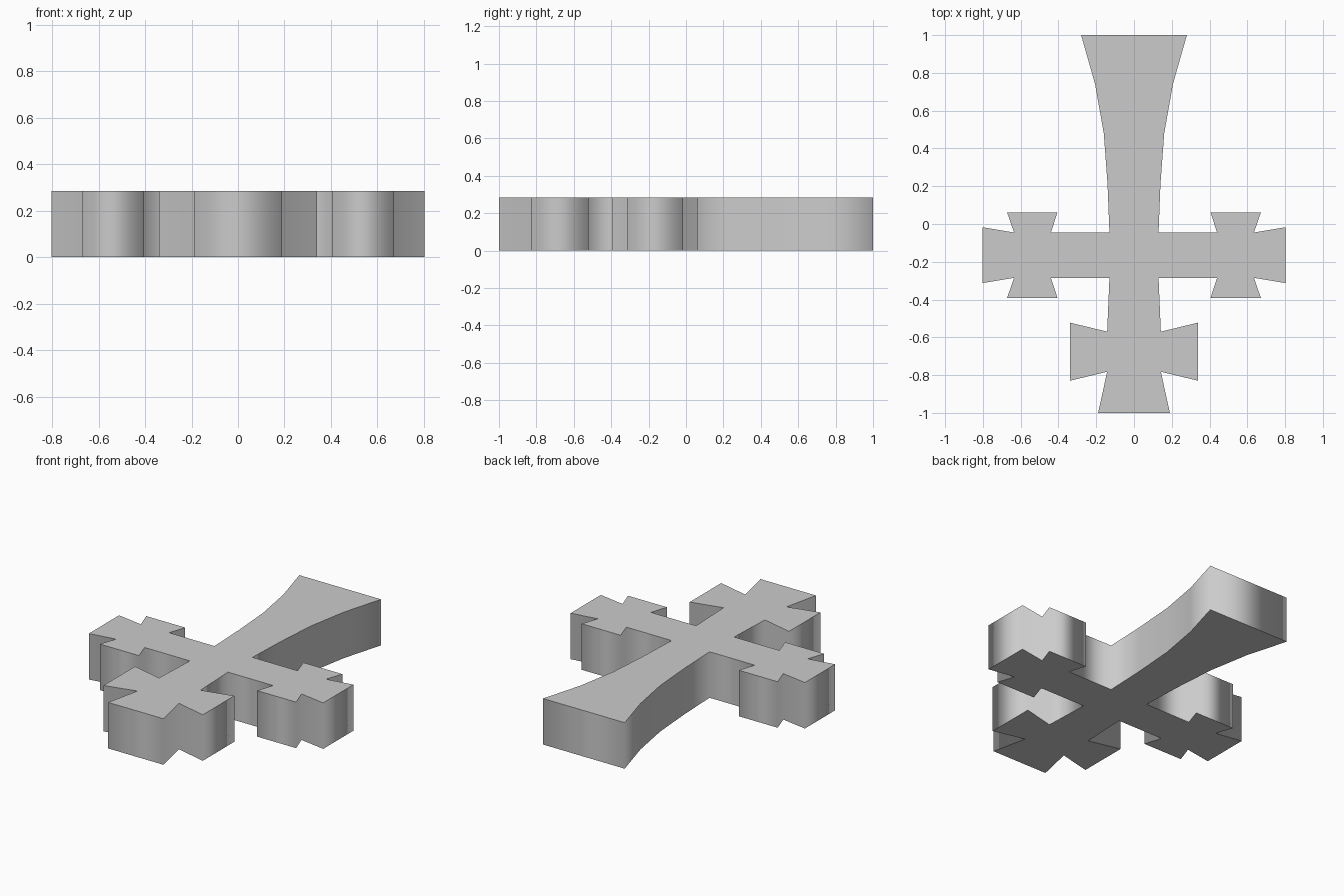
import bpy
import bmesh

if "Cube" in bpy.data.objects:
    bpy.data.objects.remove(bpy.data.objects["Cube"])

HEIGHT = 0.285

# Right half of the outline, from the flared long end down to the foot
stem = [(0.28, 1.0), (0.206, 0.74), (0.16, 0.48), (0.14, 0.21), (0.13, -0.045)]

# Upper edge of the side arm, mirrored about the arm's centre line for the lower edge
ARM_Y = -0.165
arm_half = [(0.44, 0.12), (0.405, 0.227), (0.672, 0.227), (0.635, 0.12), (0.803, 0.148)]
arm = ([(x, ARM_Y + d) for x, d in arm_half]
       + [(x, ARM_Y - d) for x, d in reversed(arm_half)])

foot = [(0.13, -0.285), (0.142, -0.57), (0.34, -0.522), (0.34, -0.83),
        (0.142, -0.782), (0.19, -1.0)]

right = stem + arm + foot
outline = right + [(-x, y) for x, y in reversed(right)]

# Flat cross: fill the outline and extrude it upwards
bm = bmesh.new()
base = bm.faces.new([bm.verts.new((x, y, 0)) for x, y in outline])
top = bmesh.ops.extrude_face_region(bm, geom=[base], use_keep_orig=True)
bmesh.ops.translate(bm, vec=(0, 0, HEIGHT),
                    verts=[v for v in top["geom"] if isinstance(v, bmesh.types.BMVert)])
bmesh.ops.recalc_face_normals(bm, faces=bm.faces[:])

# Smooth side wall, flat caps with crisp rims
for face in bm.faces:
    face.smooth = abs(face.normal.z) < 0.5
for edge in bm.edges:
    a, b = edge.verts
    edge.smooth = abs(a.co.z - b.co.z) > 0.01

mesh = bpy.data.meshes.new("cross")
bm.to_mesh(mesh)
bm.free()
bpy.context.collection.objects.link(bpy.data.objects.new("cross", mesh))
